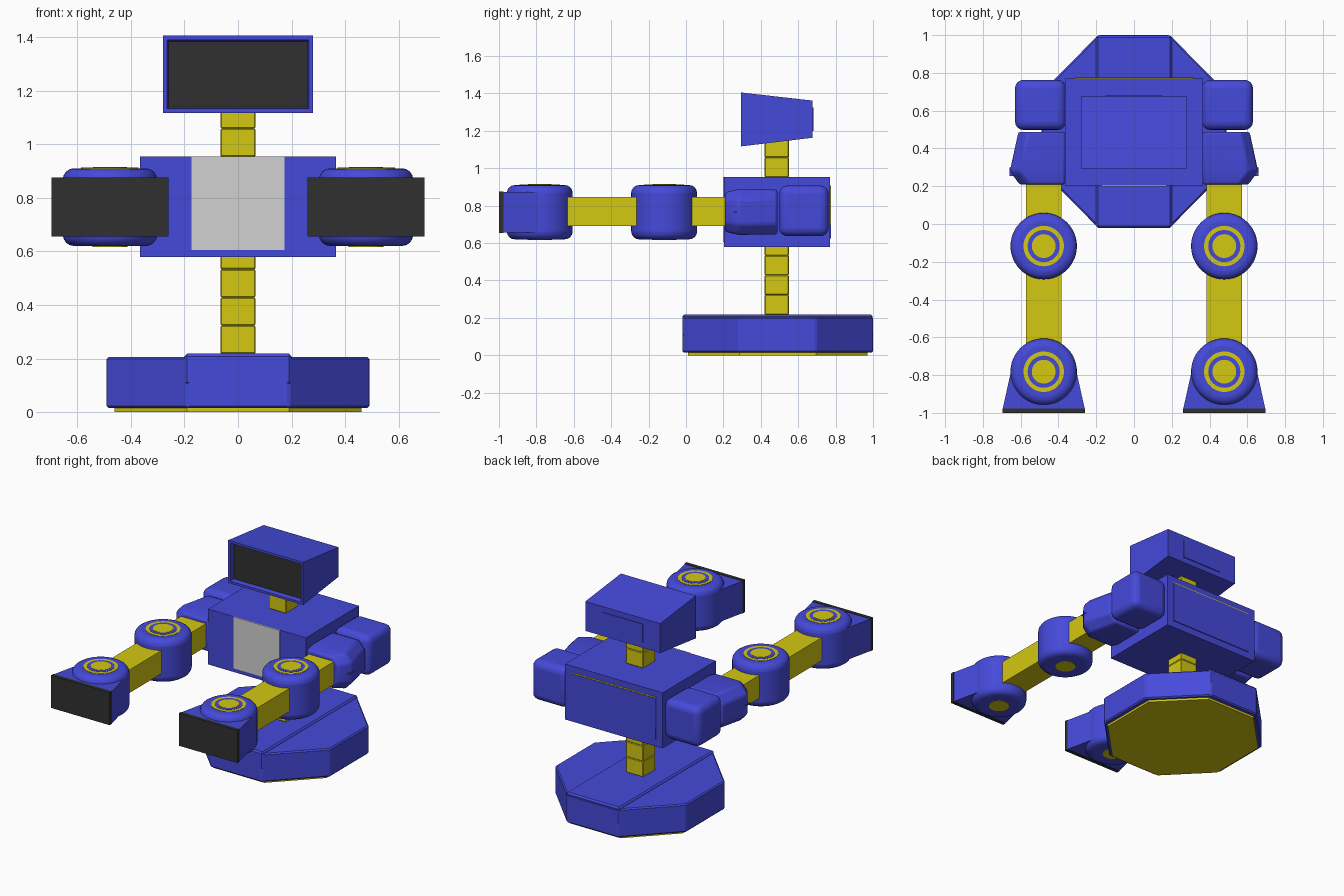
import bpy, bmesh, math
from mathutils import Vector

old = bpy.data.objects.get("Cube")
if old:
    bpy.data.objects.remove(old, do_unlink=True)


def material(name, rgb):
    m = bpy.data.materials.new(name)
    m.use_nodes = True
    m.diffuse_color = (*rgb, 1)
    m.node_tree.nodes["Principled BSDF"].inputs["Base Color"].default_value = (*rgb, 1)
    return m


BLUE = material("blue", (0.06, 0.068, 0.70))
YELLOW = material("yellow", (0.66, 0.58, 0.006))
GREY = material("light_grey", (0.64, 0.64, 0.64))
BLACK = material("black", (0.03, 0.03, 0.03))


def finish(bm, name, mat, bevel=0, segments=1, smooth=False):
    bmesh.ops.recalc_face_normals(bm, faces=bm.faces)
    mesh = bpy.data.meshes.new(name)
    bm.to_mesh(mesh)
    bm.free()
    mesh.materials.append(mat)
    ob = bpy.data.objects.new(name, mesh)
    bpy.context.collection.objects.link(ob)
    if bevel:
        mod = ob.modifiers.new("Bevel", "BEVEL")
        mod.width, mod.segments = bevel, segments
        mod.limit_method, mod.angle_limit = "ANGLE", math.radians(30)
    if smooth:
        bpy.ops.object.select_all(action="DESELECT")
        ob.select_set(True)
        bpy.context.view_layer.objects.active = ob
        bpy.ops.object.shade_smooth_by_angle(angle=math.radians(40))
    return ob


def box(name, mat, x, y, z, **kw):
    """Box from its (min, max) range on each axis."""
    bm = bmesh.new()
    bmesh.ops.create_cube(bm, size=1)
    for v in bm.verts:
        v.co = Vector([r[0] + (c + 0.5) * (r[1] - r[0]) for c, r in zip(v.co, (x, y, z))])
    return finish(bm, name, mat, **kw)


def prism(name, mat, outline, z0, z1, **kw):
    """Upright prism over a plan outline."""
    bm = bmesh.new()
    face = bm.faces.new([bm.verts.new((x, y, z0)) for x, y in outline])
    new = bmesh.ops.extrude_face_region(bm, geom=[face])["geom"]
    for v in new:
        if isinstance(v, bmesh.types.BMVert):
            v.co.z = z1
    return finish(bm, name, mat, **kw)


def disc(name, mat, x, y, r, z0, z1, **kw):
    ring = [(x + r * math.cos(a * math.tau / 48), y + r * math.sin(a * math.tau / 48))
            for a in range(48)]
    return prism(name, mat, ring, z0, z1, **kw)


def octagon(inset):
    cy = 0.49
    a, b, c, d = 0.19, 0.49 - inset, 0.205, 0.51 - inset
    return [(x, cy + y) for x, y in ((a, d), (b, c), (b, -c), (a, -d),
                                     (-a, -d), (-b, -c), (-b, c), (-a, d))]


# Base with raised middle strip and floor pad
prism("base", BLUE, octagon(0), 0.015, 0.206, bevel=0.008)
box("base_top_strip", BLUE, (-0.2, 0.2), (-0.02, 0.998), (0.1, 0.218), bevel=0.01)
prism("base_pad", YELLOW, octagon(0.03), 0, 0.02)

# Waist and neck made of stacked blocks
for part, start, count in (("waist", 0.218, 4), ("neck", 0.953, 2)):
    for i in range(count):
        z = start + i * 0.105
        box(f"{part}_block_{i + 1}", YELLOW, (-0.065, 0.065), (0.42, 0.55),
            (z, z + 0.105), bevel=0.004)

# Torso, chest plate and back hatch
box("torso", BLUE, (-0.365, 0.365), (0.203, 0.77), (0.578, 0.953))
box("chest_plate", GREY, (-0.173, 0.173), (0.198, 0.205), (0.605, 0.9535))
box("back_hatch_rim", YELLOW, (-0.315, 0.315), (0.768, 0.773), (0.70, 0.911))
box("back_hatch", BLUE, (-0.315, 0.315), (0.768, 0.776), (0.625, 0.904))

# Head: tapered side profile with an inset screen on the front
bm = bmesh.new()
profile = ((0.295, 1.117), (0.675, 1.163), (0.675, 1.362), (0.295, 1.405))
face = bm.faces.new([bm.verts.new((-0.28, y, z)) for y, z in profile])
for v in bmesh.ops.extrude_face_region(bm, geom=[face])["geom"]:
    if isinstance(v, bmesh.types.BMVert):
        v.co.x = 0.28
bmesh.ops.recalc_face_normals(bm, faces=bm.faces)
front = min(bm.faces, key=lambda f: f.calc_center_median().y)
bmesh.ops.inset_region(bm, faces=[front], thickness=0.022)
bmesh.ops.inset_region(bm, faces=[front], thickness=0.008, depth=-0.03)
front.material_index = 1
head = finish(bm, "head", BLUE)
head.data.materials.append(BLACK)
box("head_back_panel", BLUE, (-0.15, 0.15), (0.67, 0.681), (1.2, 1.325))

# Arms
ARM_X = 0.478
for s, side in ((1, "left"), (-1, "right")):
    def span(a, b):
        return tuple(sorted((s * a, s * b)))

    box(f"{side}_shoulder", BLUE, span(0.36, 0.63), (0.498, 0.763), (0.637, 0.908),
        bevel=0.045, segments=4, smooth=True)

    # Upper arm: loops along y of (y, outer x, half height)
    bm = bmesh.new()
    loops = []
    for y, outer, h in ((0.488, 0.612, 0.12), (0.28, 0.657, 0.122), (0.208, 0.605, 0.105)):
        section = ((0.365, h), (outer - 0.05, h), (outer, h * 0.55),
                   (outer, -h * 0.55), (outer - 0.05, -h), (0.365, -h))
        loops.append([bm.verts.new((s * x, y, 0.766 + z)) for x, z in section])
    for a, b in zip(loops, loops[1:]):
        for i in range(6):
            j = (i + 1) % 6
            bm.faces.new((a[i], a[j], b[j], b[i]))
    bm.faces.new(loops[0])
    bm.faces.new(loops[-1])
    finish(bm, f"{side}_upper_arm", BLUE, bevel=0.012, segments=2, smooth=True)
    box(f"{side}_upper_arm_seam", BLUE, span(0.60, 0.659), (0.255, 0.30), (0.764, 0.768))

    box(f"{side}_arm_bar", YELLOW, span(0.385, 0.572), (-0.7, 0.25), (0.69, 0.846))

    # Elbow and wrist drums with target rings above and a cap below
    for joint, y in (("elbow", -0.117), ("wrist", -0.782)):
        x = s * ARM_X
        disc(f"{side}_{joint}", BLUE, x, y, 0.176, 0.62, 0.91,
             bevel=0.042, segments=4, smooth=True)
        for i, (r, mat) in enumerate(((0.107, YELLOW), (0.085, BLUE), (0.063, YELLOW))):
            disc(f"{side}_{joint}_ring_{i + 1}", mat, x, y, r, 0.908, 0.912 + i * 0.0015)
        disc(f"{side}_{joint}_cap", YELLOW, x, y, 0.065, 0.617, 0.622)

    # Flared hand with a dark front plate
    hand = [(s * (ARM_X + dx), y) for dx, y in
            ((-0.217, -0.978), (0.217, -0.978), (0.16, -0.72), (-0.16, -0.72))]
    prism(f"{side}_hand", BLUE, hand, 0.657, 0.873)
    box(f"{side}_hand_plate", BLACK, span(ARM_X - 0.218, ARM_X + 0.218),
        (-1.0, -0.976), (0.655, 0.876))
